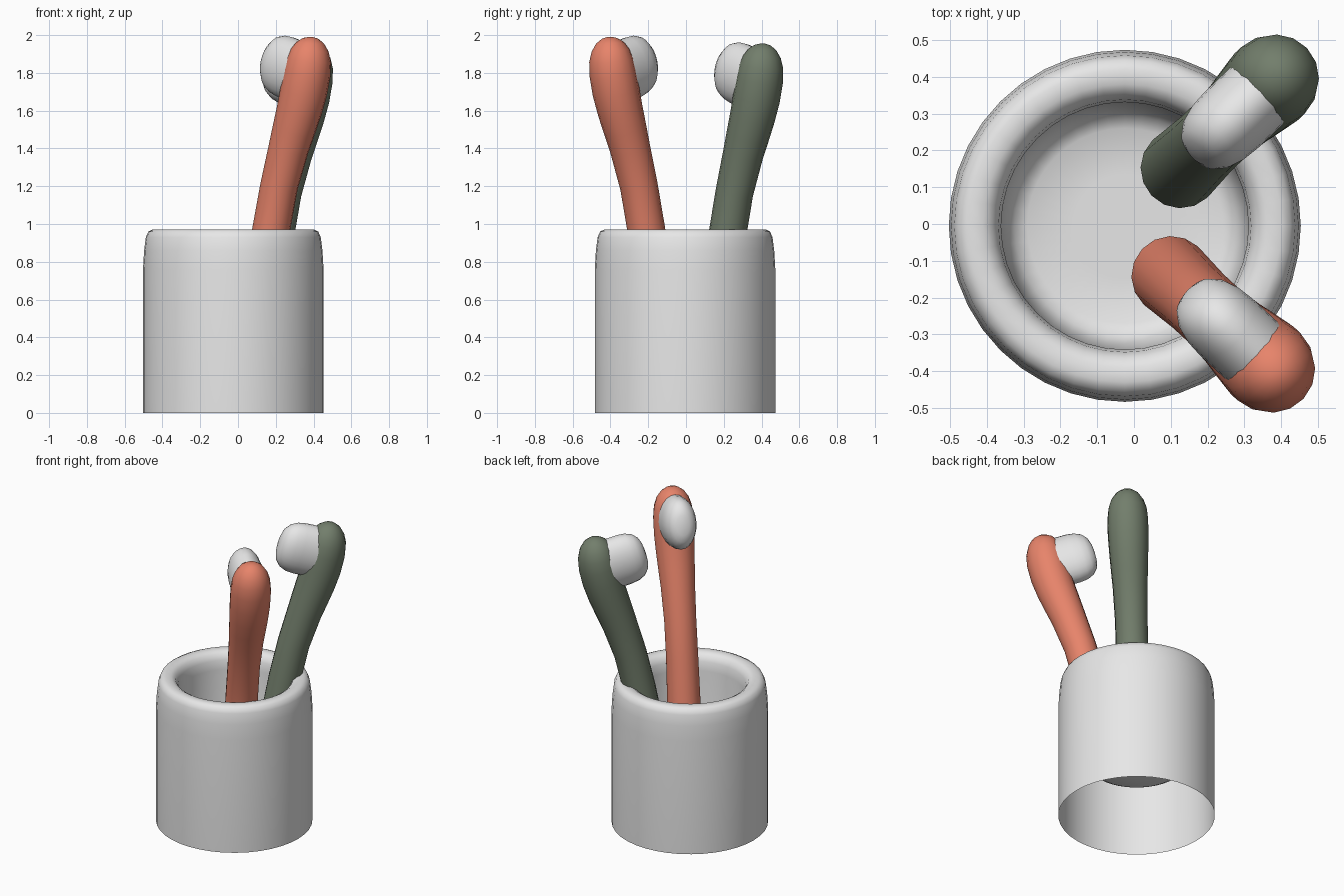
import bpy, bmesh, math
from mathutils import Vector

cube = bpy.data.objects.get("Cube")
if cube:
    bpy.data.objects.remove(cube, do_unlink=True)


def material(name, rgb):
    m = bpy.data.materials.new(name)
    m.use_nodes = True
    m.diffuse_color = (*rgb, 1)
    m.node_tree.nodes["Principled BSDF"].inputs["Base Color"].default_value = (*rgb, 1)
    return m


white = material("soft_white", (0.8, 0.8, 0.8))
coral = material("coral", (0.8, 0.23, 0.145))
green = material("sage_green", (0.17, 0.21, 0.15))


def loft(name, rings, mat, sides, cap_start, cap_end):
    """Skin a row of elliptical rings, each given as centre, half axis a, half axis b."""
    bm = bmesh.new()
    loops = []
    for c, a, b in rings:
        angles = [math.tau * i / sides for i in range(sides)]
        loops.append([bm.verts.new(c + a * math.cos(t) + b * math.sin(t)) for t in angles])
    for lo, hi in zip(loops, loops[1:]):
        for i in range(sides):
            j = (i + 1) % sides
            bm.faces.new((lo[i], lo[j], hi[j], hi[i]))
    if cap_start:
        bm.faces.new(loops[0][::-1])
    if cap_end:
        bm.faces.new(loops[-1])
    bmesh.ops.recalc_face_normals(bm, faces=bm.faces)
    mesh = bpy.data.meshes.new(name)
    bm.to_mesh(mesh)
    bm.free()
    mesh.materials.append(mat)
    ob = bpy.data.objects.new(name, mesh)
    bpy.context.collection.objects.link(ob)
    bpy.ops.object.select_all(action='DESELECT')
    ob.select_set(True)
    bpy.context.view_layer.objects.active = ob
    bpy.ops.object.shade_smooth_by_angle(angle=math.radians(50))
    return ob


# Cup: outer wall, rounded rim, inner wall and raised floor, open underneath
cup_profile = [(0.478, 0), (0.478, 0.76), (0.472, 0.86), (0.463, 0.93), (0.45, 0.96),
               (0.425, 0.972), (0.385, 0.97), (0.36, 0.955), (0.343, 0.92), (0.336, 0.86),
               (0.333, 0.48), (0.32, 0.41), (0.3, 0.37), (0.265, 0.35), (0.14, 0.35)]
loft("cup", [(Vector((-0.025, -0.005, z)), Vector((r, 0, 0)), Vector((0, r, 0)))
             for r, z in cup_profile], white, 40, False, True)

# Handle: share of the lean, height, radius
handle_profile = [(0, 0.38, 0.108), (0.27, 0.97, 0.1), (0.42, 1.2, 0.1), (0.6, 1.4, 0.107),
                  (0.7, 1.5, 0.114), (0.8, 1.6, 0.12), (0.885, 1.7, 0.125),
                  (0.95, 1.8, 0.125), (0.985, 1.87, 0.117), (1.0, 1.92, 0.1),
                  (1.01, 1.96, 0.073), (1.015, 1.983, 0.04), (1.015, 1.99, 0.012)]
# Bristle block: distance out from the handle axis, scale
bristle_profile = [(0.03, 1), (0.16, 1), (0.21, 0.96), (0.25, 0.85), (0.28, 0.64),
                   (0.293, 0.38), (0.297, 0.1)]


def toothbrush(label, foot, head, lift, mat):
    foot, head = Vector((*foot, 0)), Vector((*head, 0))
    up = Vector((0, 0, 1))
    lean = (head - foot).normalized()
    side = up.cross(lean)
    spine = [foot.lerp(head, f) + up * (z + (lift if z > 0.5 else 0))
             for f, z, r in handle_profile]
    rings = []
    for i, c in enumerate(spine):
        tangent = (spine[min(i + 1, len(spine) - 1)] - spine[max(i - 1, 0)]).normalized()
        r = handle_profile[i][2]
        rings.append((c, side * r, tangent.cross(side) * r))
    loft(label + "_handle", rings, mat, 16, True, True)

    # Bristles stand square to the sloping head, facing inward
    base = foot.lerp(head, 0.94) + up * (1.785 + lift)
    slope = (up + lean * 0.3).normalized()
    inward = side.cross(slope)
    if inward.dot(lean) > 0:
        inward.negate()
    loft(label + "_bristles", [(base + inward * d, side * 0.105 * s, slope * 0.165 * s)
                               for d, s in bristle_profile], white, 24, True, True)


toothbrush("coral_brush", (0.10, -0.14), (0.38, -0.40), 0, coral)
toothbrush("green_brush", (0.125, 0.15), (0.39, 0.402), -0.035, green)
